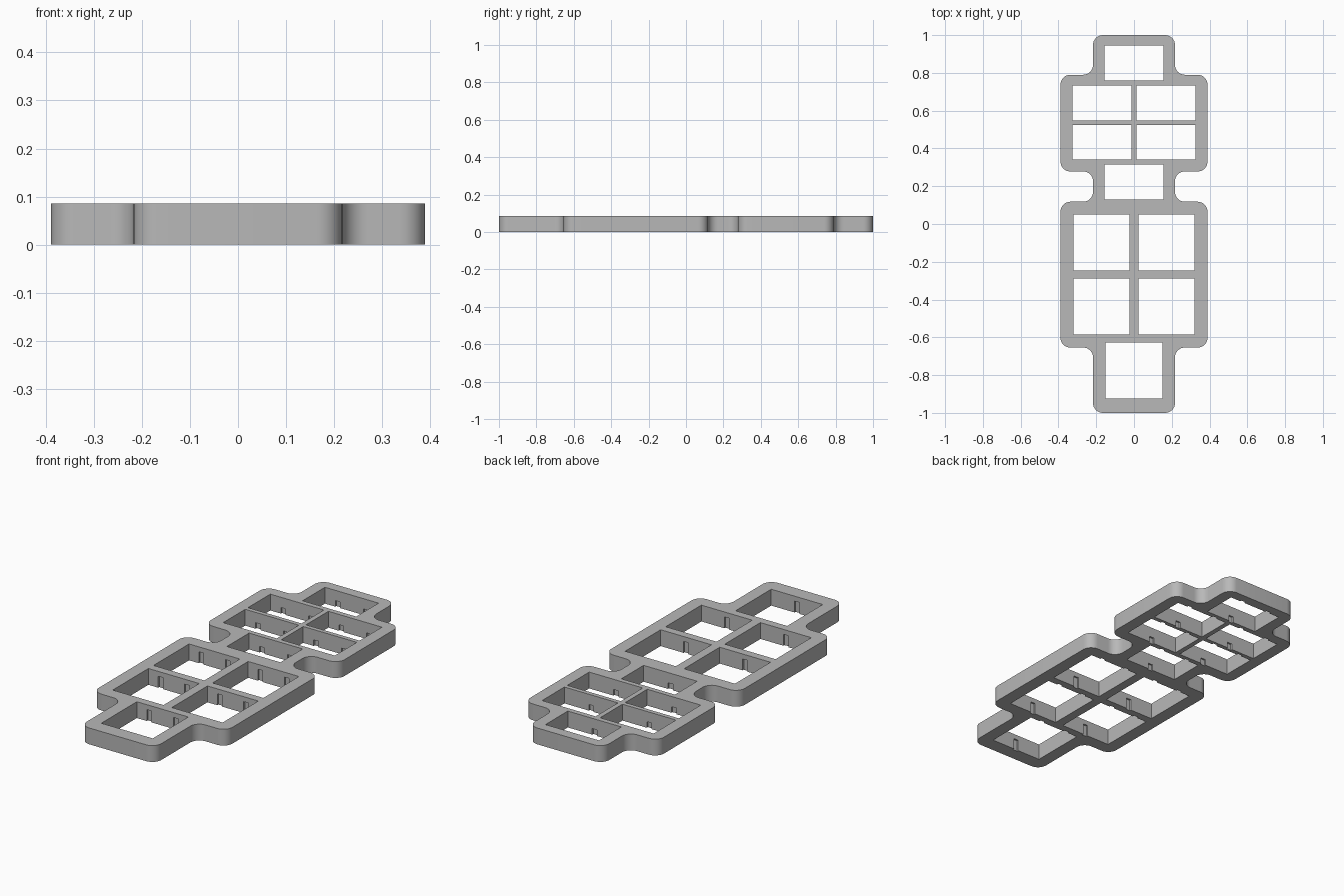
import bpy
import bmesh
from math import radians
from mathutils import Matrix

if "Cube" in bpy.data.objects:
    bpy.data.objects.remove(bpy.data.objects["Cube"])

HEIGHT = 0.086
CORNER = 0.052

grey = bpy.data.materials.new("plain grey")
grey.use_nodes = True
colour = (0.48, 0.48, 0.48, 1)
grey.diffuse_color = colour
grey.node_tree.nodes["Principled BSDF"].inputs["Base Color"].default_value = colour


def make_object(name, bm):
    bmesh.ops.recalc_face_normals(bm, faces=bm.faces)
    mesh = bpy.data.meshes.new(name)
    bm.to_mesh(mesh)
    bm.free()
    mesh.materials.append(grey)
    obj = bpy.data.objects.new(name, mesh)
    bpy.context.collection.objects.link(obj)
    return obj


def add_box(bm, x0, x1, y0, y1, z0, z1):
    centre = Matrix.Translation(((x0 + x1) / 2, (y0 + y1) / 2, (z0 + z1) / 2))
    size = Matrix.Diagonal((x1 - x0, y1 - y0, z1 - z0, 1))
    bmesh.ops.create_cube(bm, size=1, matrix=centre @ size)


def cut(target, name, bm):
    cutter = make_object(name, bm)
    cutter.hide_render = True
    mod = target.modifiers.new(name, 'BOOLEAN')
    mod.operation = 'DIFFERENCE'
    mod.solver = 'EXACT'
    mod.object = cutter
    bpy.ops.object.select_all(action='DESELECT')
    bpy.context.view_layer.objects.active = target
    target.select_set(True)
    bpy.ops.object.modifier_apply(modifier=mod.name)
    bpy.data.objects.remove(cutter)


# Stepped plate outline, mirrored across x, with every corner rounded
NECK, LOBE = 0.217, 0.389
right_side = [(NECK, -1), (NECK, -0.654), (LOBE, -0.654), (LOBE, 0.118),
              (NECK, 0.118), (NECK, 0.278), (LOBE, 0.278), (LOBE, 0.79),
              (NECK, 0.79), (NECK, 1)]
outline = right_side + [(-x, y) for x, y in reversed(right_side)]
bm = bmesh.new()
bm.faces.new([bm.verts.new((x, y, 0)) for x, y in outline])
bmesh.ops.bevel(bm, geom=bm.verts[:], offset=CORNER, segments=8,
                profile=0.5, affect='VERTICES')
side = bmesh.ops.extrude_face_region(bm, geom=bm.faces[:])
top = [v for v in side["geom"] if isinstance(v, bmesh.types.BMVert)]
bmesh.ops.translate(bm, verts=top, vec=(0, 0, HEIGHT))
plate = make_object("window_plate", bm)

# Window rows: front y, back y, inner x, outer x, notch height
# (inner x of None means one central window)
SHORT, TALL = 0.032, 0.06
rows = [
    (0.76, 0.946, None, 0.156, SHORT),
    (0.547, 0.733, 0.013, 0.325, SHORT),
    (0.341, 0.524, 0.013, 0.325, SHORT),
    (0.13, 0.315, None, 0.156, SHORT),
    (-0.246, 0.05, 0.024, 0.32, TALL),
    (-0.585, -0.288, 0.024, 0.32, TALL),
    (-0.923, -0.627, None, 0.15, TALL),
]
windows = bmesh.new()
notches = bmesh.new()
DEPTH, HALF = 0.009, 0.014
for y0, y1, inner, outer, tall in rows:
    spans = [(-outer, outer)] if inner is None else [(-outer, -inner), (inner, outer)]
    for x0, x1 in spans:
        add_box(windows, x0, x1, y0, y1, -0.1, 0.2)
        # Two clip notches in the back wall, one in the front wall
        for part, wall in ((0.24, y1), (0.76, y1), (0.5, y0)):
            x = x0 + part * (x1 - x0)
            add_box(notches, x - HALF, x + HALF, wall - DEPTH, wall + DEPTH, -0.1, tall)
cut(plate, "window_cutter", windows)
cut(plate, "notch_cutter", notches)

# Smooth rounded corners, crisp edges elsewhere
bpy.ops.object.shade_smooth_by_angle(angle=radians(30))
